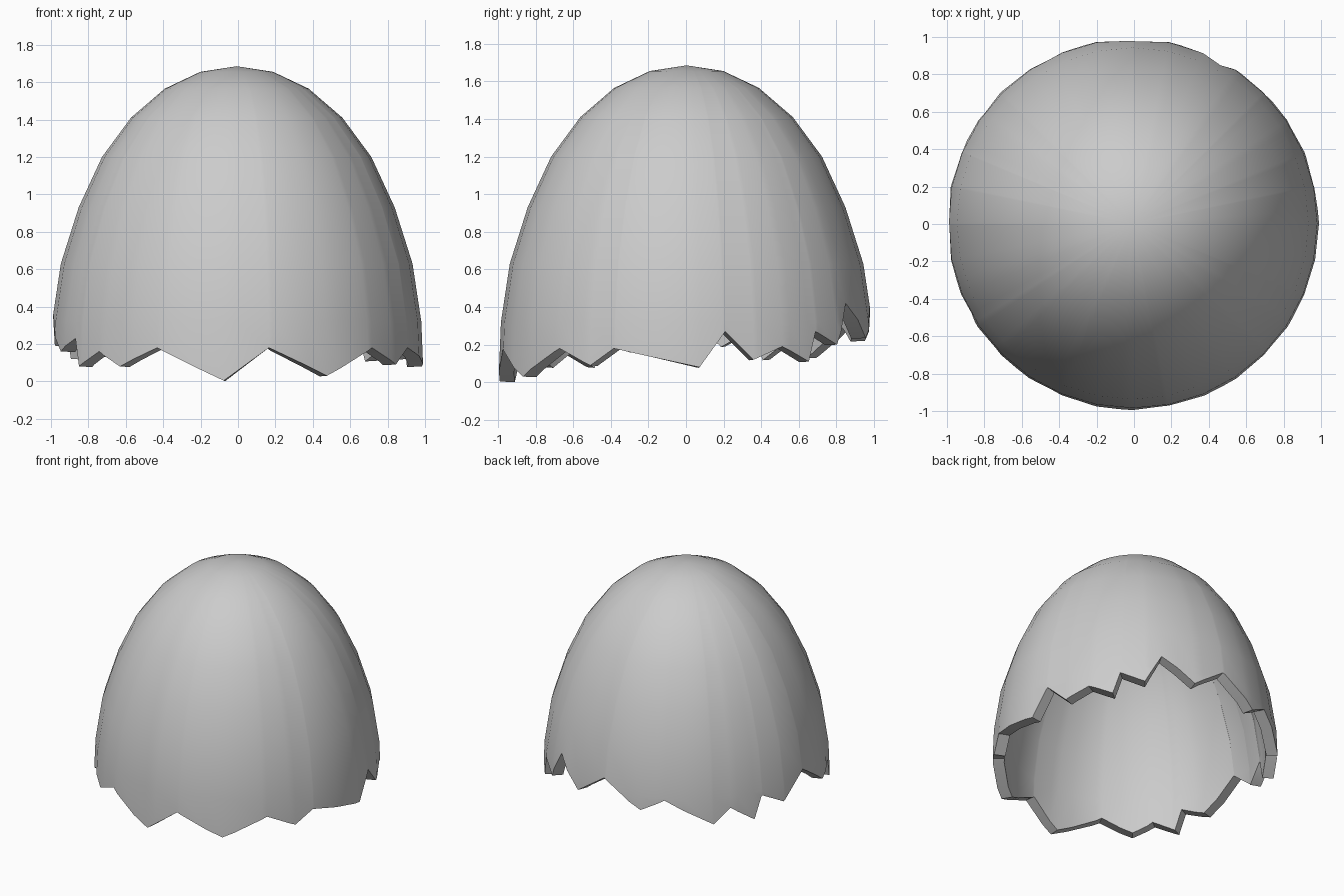
import bpy, bmesh
from math import sin, cos, pi, radians

cube = bpy.data.objects.get("Cube")
if cube:
    bpy.data.objects.remove(cube, do_unlink=True)

SIDES = 32
THICKNESS = 0.08
CENTRE = (-0.007, 0.003)

# Dome profile as (radius, height), apex first
PROFILE = [(0, 1.685), (.195, 1.655), (.385, 1.565), (.565, 1.41), (.72, 1.2),
           (.845, .93), (.94, .63), (.987, .32), (1.0, 0)]

# Broken edge as (angle in degrees, height), alternating tips and notches
RIM = [(4, .08), (12, .27), (21, .12), (31, .19), (41, .11), (44, .27),
       (54, .2), (61, .42), (75, .235), (89, .40), (106, .22), (116, .31),
       (136, .13), (143, .24), (153.5, .12), (157, .29), (168, .19),
       (180.5, .36), (198, .16), (209, .23), (212, .08), (222, .16),
       (231, .08), (244.5, .18), (266, .004), (280, .18), (299, .03),
       (317, .18), (329, .09), (337, .18)]


def rim_height(angle):
    """Height of the broken edge at an angle."""
    loop = [(RIM[-1][0] - 360, RIM[-1][1])] + RIM + [(RIM[0][0] + 360, RIM[0][1])]
    for (a, za), (b, zb) in zip(loop, loop[1:]):
        if a <= angle <= b:
            return za + (zb - za) * (angle - a) / (b - a)


def dome_radius(z):
    """Radius of the dome at a height."""
    for (ra, za), (rb, zb) in zip(PROFILE, PROFILE[1:]):
        if zb <= z <= za:
            return ra + (rb - ra) * (za - z) / (za - zb)


def flat_side(angle):
    """Pulls extra columns onto the flat sides of the dome."""
    step = 2 * pi / SIDES
    return cos(step / 2) / cos(radians(angle) % step - step / 2)


# Columns follow the regular sides plus every corner of the broken edge
angles = sorted({i * 360 / SIDES for i in range(SIDES)} | {a for a, _ in RIM})
bm = bmesh.new()
columns = []
for angle in angles:
    edge = rim_height(angle)
    column = []
    for _, ring in PROFILE:
        z = max(ring, edge)
        r = dome_radius(z) * flat_side(angle)
        column.append(bm.verts.new((CENTRE[0] + r * cos(radians(angle)),
                                    CENTRE[1] + r * sin(radians(angle)), z)))
    columns.append(column)
for left, right in zip(columns, columns[1:] + columns[:1]):
    for i in range(len(PROFILE) - 1):
        bm.faces.new((left[i], left[i + 1], right[i + 1], right[i]))
bmesh.ops.remove_doubles(bm, verts=bm.verts, dist=0.0005)
bmesh.ops.recalc_face_normals(bm, faces=bm.faces)
top = max(bm.faces, key=lambda f: f.calc_center_median().z)
if top.normal.z < 0:
    bmesh.ops.reverse_faces(bm, faces=bm.faces)

mesh = bpy.data.meshes.new("broken_eggshell")
bm.to_mesh(mesh)
bm.free()
shell = bpy.data.objects.new("broken_eggshell", mesh)
bpy.context.collection.objects.link(shell)

# Shell colour
grey = bpy.data.materials.new("shell_grey")
grey.use_nodes = True
colour = (0.6, 0.6, 0.6, 1)
grey.diffuse_color = colour
grey.node_tree.nodes["Principled BSDF"].inputs["Base Color"].default_value = colour
mesh.materials.append(grey)

# Shell wall, then smooth shading with a crisp broken edge
bpy.context.view_layer.objects.active = shell
shell.select_set(True)
wall = shell.modifiers.new("wall", 'SOLIDIFY')
wall.thickness = THICKNESS
wall.offset = -1
bpy.ops.object.modifier_apply(modifier=wall.name)
bpy.ops.object.shade_smooth_by_angle(angle=radians(35))
